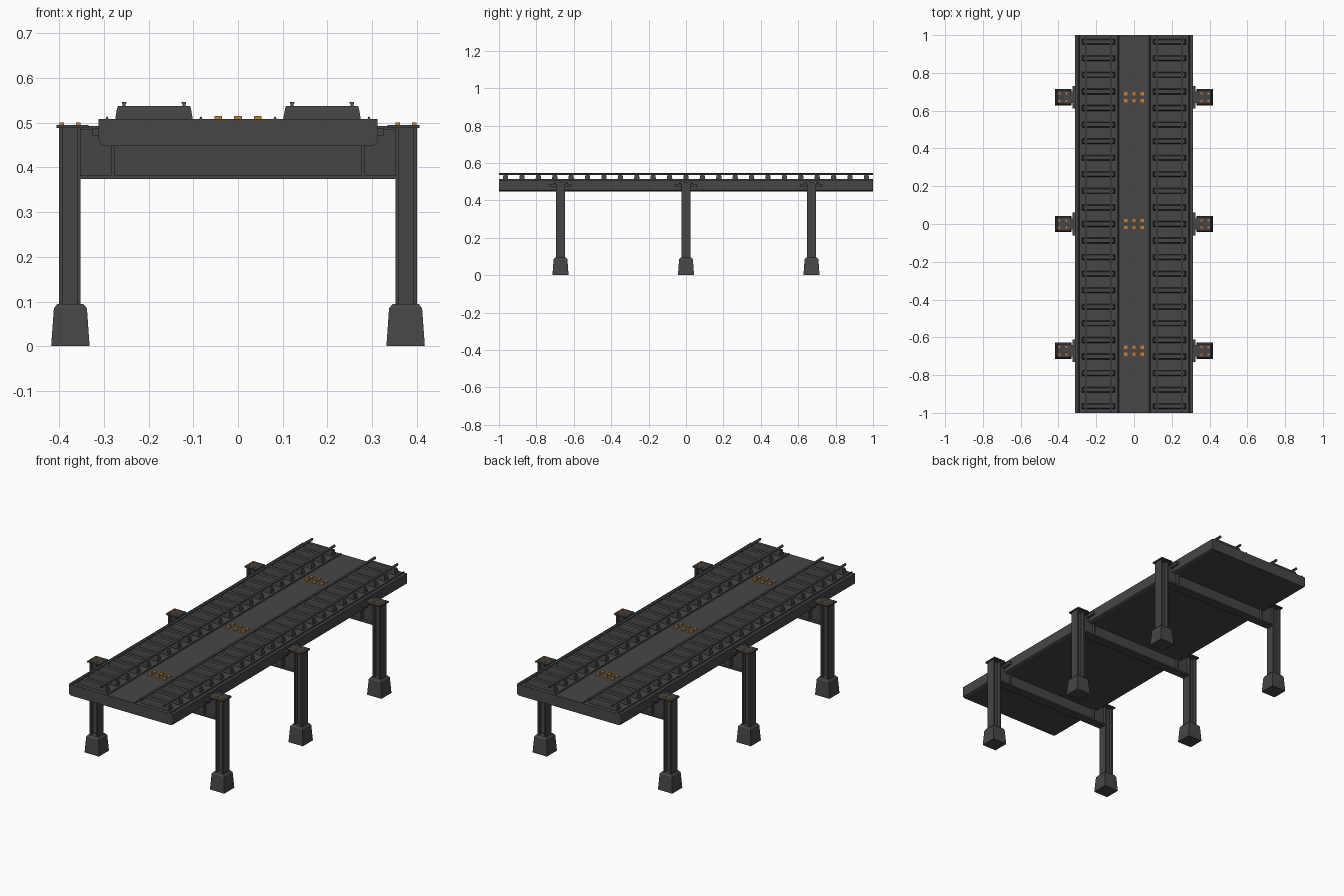
import bpy, bmesh
from mathutils import Vector

if "Cube" in bpy.data.objects:
    bpy.data.objects.remove(bpy.data.objects["Cube"])


def material(name, col):
    m = bpy.data.materials.new(name)
    m.diffuse_color = (*col, 1)
    m.use_nodes = True
    m.node_tree.nodes["Principled BSDF"].inputs["Base Color"].default_value = m.diffuse_color
    return m


CONCRETE = material("dark_concrete", (0.062, 0.062, 0.062))
STEEL = material("dark_steel", (0.058, 0.058, 0.059))
RAIL = material("rail_steel", (0.075, 0.105, 0.108))
BOLT = material("orange_bolt", (0.6, 0.21, 0.018))


def finish(bm, name, mat):
    bmesh.ops.recalc_face_normals(bm, faces=bm.faces)
    me = bpy.data.meshes.new(name)
    bm.to_mesh(me)
    bm.free()
    me.materials.append(mat)
    ob = bpy.data.objects.new(name, me)
    bpy.context.collection.objects.link(ob)
    return ob


def loft(bm, rings):
    """Skin a list of equal-length point rings and cap both ends."""
    rows = [[bm.verts.new(p) for p in r] for r in rings]
    n = len(rows[0])
    for a, b in zip(rows, rows[1:]):
        for i in range(n):
            j = (i + 1) % n
            bm.faces.new((a[i], a[j], b[j], b[i]))
    bm.faces.new(rows[0])
    bm.faces.new(rows[-1])


def along_y(bm, prof, y0=-1.0, y1=1.0):
    loft(bm, [[(x, y, z) for x, z in prof] for y in (y0, y1)])


def rect(cx, cy, hx, hy, z):
    return [(cx - hx, cy - hy, z), (cx + hx, cy - hy, z),
            (cx + hx, cy + hy, z), (cx - hx, cy + hy, z)]


def box(bm, x0, x1, y0, y1, z0, z1):
    cx, cy, hx, hy = (x0 + x1) / 2, (y0 + y1) / 2, abs(x1 - x0) / 2, (y1 - y0) / 2
    loft(bm, [rect(cx, cy, hx, hy, z) for z in (z0, z1)])


def bolt(bm, x, y, z, h, top):
    """Square bolt head."""
    box(bm, x - h, x + h, y - h, y + h, z, top)


PIERS = (-0.671, 0.0, 0.671)

# Deck slab with chamfered lower edges
bm = bmesh.new()
along_y(bm, [(-0.312, 0.508), (-0.312, 0.459), (-0.308, 0.452), (-0.299, 0.448),
             (0.299, 0.448), (0.308, 0.452), (0.312, 0.459), (0.312, 0.508)])
finish(bm, "deck", CONCRETE)

# Low ridges bordering both tracks
bm = bmesh.new()
for x in (-0.293, -0.083, 0.083, 0.293):
    along_y(bm, [(x - 0.004, 0.507), (x + 0.004, 0.507), (x + 0.001, 0.514), (x - 0.001, 0.514)])
finish(bm, "track_ridges", STEEL)

# Sleepers
bm = bmesh.new()
for cx in (-0.188, 0.188):
    for i in range(23):
        y = (i - 11) * 0.0877
        loft(bm, [rect(cx, y, 0.087, 0.015, 0.507),
                  rect(cx, y, 0.083, 0.013, 0.53),
                  rect(cx, y, 0.081, 0.010, 0.537)])
finish(bm, "sleepers", STEEL)

# Rails: narrow web with a wider head
bm = bmesh.new()
for x in (-0.255, -0.121, 0.121, 0.255):
    along_y(bm, [(x - 0.003, 0.536), (x + 0.003, 0.536), (x + 0.003, 0.541),
                 (x + 0.005, 0.543), (x + 0.005, 0.547), (x - 0.005, 0.547),
                 (x - 0.005, 0.543), (x - 0.003, 0.541)])
finish(bm, "rails", RAIL)

for k, py in enumerate(PIERS):
    # Tapered footings
    bm = bmesh.new()
    for cx in (-0.375, 0.375):
        loft(bm, [rect(cx, py, h, h, z) for h, z in
                  ((0.043, 0), (0.037, 0.085), (0.029, 0.095))])
    finish(bm, f"footings_{k}", CONCRETE)

    # H-section columns with cap plates and clamps against the deck
    bm = bmesh.new()
    for s in (-1, 1):
        box(bm, s * 0.392, s * 0.400, py - 0.025, py + 0.025, 0.09, 0.489)
        box(bm, s * 0.352, s * 0.360, py - 0.025, py + 0.025, 0.09, 0.489)
        box(bm, s * 0.360, s * 0.392, py - 0.006, py + 0.006, 0.09, 0.489)
        box(bm, s * 0.335, s * 0.406, py - 0.037, py + 0.037, 0.488, 0.495)
        box(bm, s * 0.310, s * 0.326, py - 0.06, py + 0.06, 0.472, 0.488)
    finish(bm, f"columns_{k}", STEEL)

    # Cross beam: flanges, web and stiffeners
    bm = bmesh.new()
    box(bm, -0.352, 0.352, py - 0.023, py + 0.023, 0.374, 0.382)
    box(bm, -0.352, 0.352, py - 0.03, py + 0.03, 0.484, 0.493)
    box(bm, -0.352, 0.352, py - 0.006, py + 0.006, 0.382, 0.484)
    for x in (-0.28, 0.28):
        box(bm, x - 0.004, x + 0.004, py - 0.021, py + 0.021, 0.382, 0.46)
    finish(bm, f"cross_beam_{k}", STEEL)

    # Bolts on the deck centre and on the cap plates
    bm = bmesh.new()
    for dy in (-0.019, 0.019):
        for x in (-0.044, 0, 0.044):
            bolt(bm, x, py + dy, 0.507, 0.0085, 0.515)
        for x in (-0.394, -0.357, 0.357, 0.394):
            bolt(bm, x, py + dy, 0.494, 0.005, 0.501)
    finish(bm, f"bolts_{k}", BOLT)
